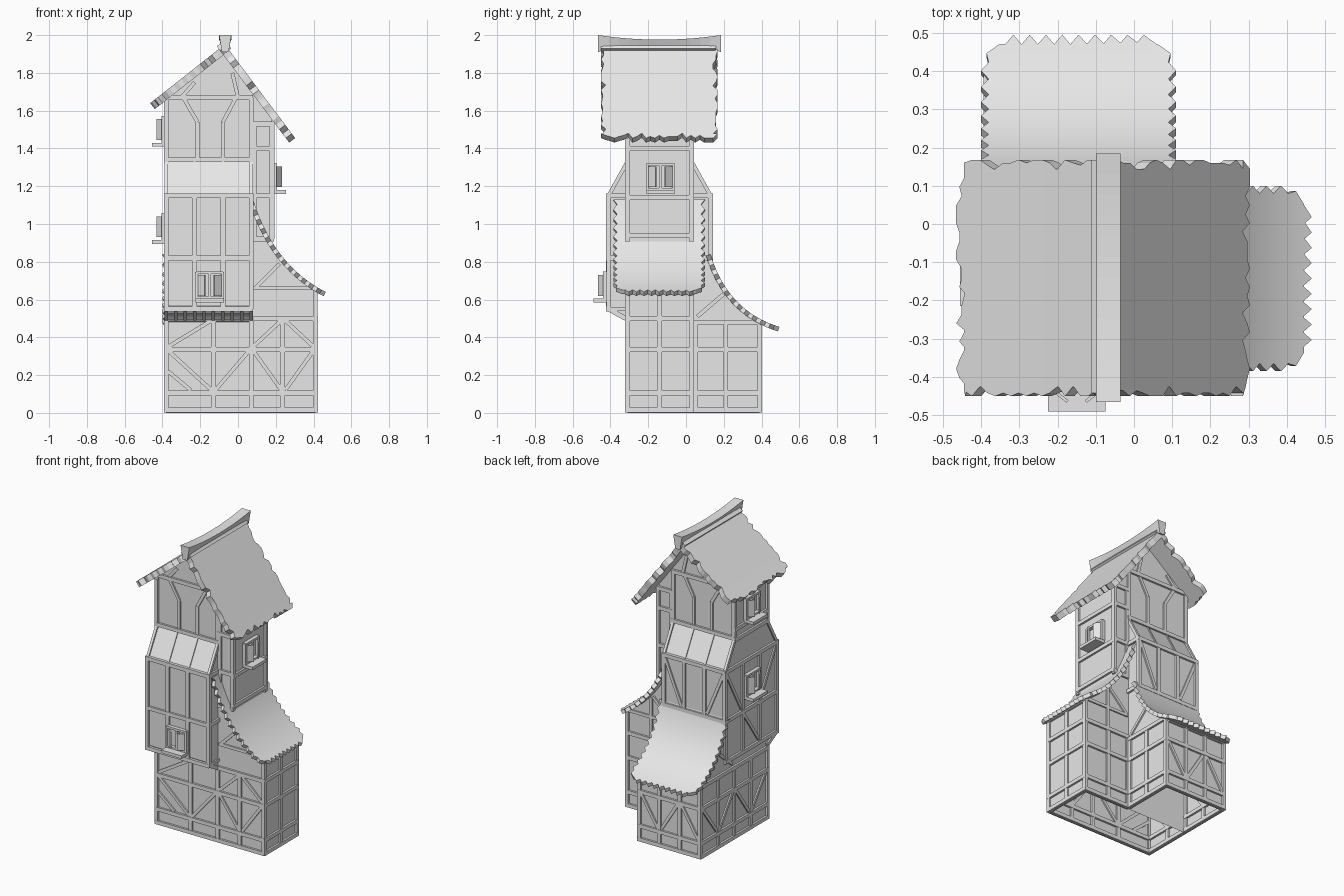
import bpy, bmesh, random
from mathutils import Vector

random.seed(4)
if "Cube" in bpy.data.objects:
    bpy.data.objects.remove(bpy.data.objects["Cube"])

grey = bpy.data.materials.new("plain_grey")
grey.use_nodes = True
grey.diffuse_color = (0.8, 0.8, 0.8, 1)
grey.node_tree.nodes["Principled BSDF"].inputs["Base Color"].default_value = (0.8, 0.8, 0.8, 1)


def finish(name, bm, recalc=True):
    if recalc:
        bmesh.ops.recalc_face_normals(bm, faces=bm.faces)
    mesh = bpy.data.meshes.new(name)
    bm.to_mesh(mesh)
    bm.free()
    mesh.materials.append(grey)
    obj = bpy.data.objects.new(name, mesh)
    bpy.context.collection.objects.link(obj)
    return obj


def place(axis, along, h, z):
    """Point at a position along the axis, with h across it."""
    return Vector((h, along, z)) if axis == "y" else Vector((along, h, z))


def prism(name, axis, lo, hi, profile):
    """Extruded wall block, left open underneath at the ground."""
    bm = bmesh.new()
    ends = [[bm.verts.new(place(axis, a, h, z)) for h, z in profile] for a in (lo, hi)]
    bm.faces.new(ends[0])
    bm.faces.new(ends[1])
    count = len(profile)
    for i in range(count):
        k = (i + 1) % count
        if profile[i][1] == 0 and profile[k][1] == 0:
            continue
        bm.faces.new((ends[0][i], ends[0][k], ends[1][k], ends[1][i]))
    return finish(name, bm)


def bar(bm, face, p, q, width=0.025, thick=0.022, side=None):
    """Timber from p to q in wall coordinates (across, up, outwards)."""
    axis, pos, sign = face
    p, q = Vector(p), Vector(q)
    run = (q - p).normalized()
    side = Vector(side) if side else run.cross(Vector((0, 0, 1)))
    side.normalize()
    out = run.cross(side).normalized()
    verts = []
    for end in (p, q):
        for a, b in ((-1, -1), (1, -1), (1, 1), (-1, 1)):
            u, v, d = end + side * a * width / 2 + out * b * thick / 2
            verts.append(bm.verts.new(place(axis, pos + sign * d, u, v)))
    for f in ((0, 1, 2, 3), (7, 6, 5, 4), (0, 1, 5, 4), (1, 2, 6, 5), (2, 3, 7, 6), (3, 0, 4, 7)):
        bm.faces.new([verts[i] for i in f])


def frame(name, face, posts, rails, braces=()):
    """Timber grid on one wall with optional braces."""
    bm = bmesh.new()
    for u in posts:
        bar(bm, face, (u, min(rails), 0), (u, max(rails), 0))
    for v in rails:
        bar(bm, face, (min(posts) - 0.01, v, 0), (max(posts) + 0.01, v, 0), thick=0.026)
    for a, b, c, d in braces:
        bar(bm, face, (a, b, 0), (c, d, 0), 0.02, 0.018)
    finish(name, bm)


def window(name, face, u, v):
    """Framed window with a sill and two shutters standing ajar."""
    bm = bmesh.new()
    for s in (-1, 1):
        bar(bm, face, (u + s * 0.07, v - 0.07, 0.008), (u + s * 0.07, v + 0.07, 0.008), 0.014, 0.024)
        bar(bm, face, (u - 0.07, v + s * 0.066, 0.008), (u + 0.07, v + s * 0.066, 0.008), 0.014, 0.024)
        bar(bm, face, (u + s * 0.066, v, 0.012), (u + s * 0.024, v, 0.044), 0.11, 0.008, (0, 1, 0))
    bar(bm, face, (u, v - 0.06, 0.008), (u, v + 0.06, 0.008), 0.014)
    bar(bm, face, (u - 0.075, v - 0.08, 0.035), (u + 0.075, v - 0.08, 0.035), 0.02, 0.07)
    finish(name, bm)


def curve(a, b, c, n):
    """Points on a sagging roof line."""
    a, b, c = Vector(a), Vector(b), Vector(c)
    steps = [i / n for i in range(n + 1)]
    return [a * (1 - t) ** 2 + b * 2 * t * (1 - t) + c * t * t for t in steps]


def roof(name, axis, lo, hi, path, cols, thick, ragged):
    """Shingled sheet with toothed sides and eave; ragged picks random notches."""
    def notch(i):
        if ragged:
            return random.choice((0, 0, 0.008, 0.014, 0.028))
        return 0.02 * (i % 2)
    bm = bmesh.new()
    last = len(path) - 1
    slope = (path[last] - path[last - 1]).normalized()
    grid = []
    for i, point in enumerate(path):
        # regular roofs have clipped eave corners
        clip = 0 if ragged else 0.014 * max(0, i - last + 3)
        row = []
        for j in range(cols + 1):
            along = lo + clip + (hi - lo - 2 * clip) * j / cols
            spot = point.copy()
            if j == 0:
                along += notch(i)
            if j == cols:
                along -= notch(i)
            if i == last:
                spot -= slope * (0.03 if j in (0, cols) else notch(j) * 1.3)
            row.append(bm.verts.new(place(axis, along, spot.x, spot.y)))
        grid.append(row)
    for i in range(last):
        for j in range(cols):
            bm.faces.new((grid[i][j], grid[i][j + 1], grid[i + 1][j + 1], grid[i + 1][j]))
    bm.normal_update()
    flip = [f for f in bm.faces if f.normal.z < 0]
    bmesh.ops.reverse_faces(bm, faces=flip)
    obj = finish(name, bm, False)
    solid = obj.modifiers.new("thickness", "SOLIDIFY")
    solid.thickness, solid.offset = thick, -1
    bpy.ops.object.select_all(action="DESELECT")
    obj.select_set(True)
    bpy.context.view_layer.objects.active = obj
    bpy.ops.object.modifier_apply(modifier=solid.name)
    bpy.ops.object.shade_smooth_by_angle(angle=0.3)


# Roof lines
side_line = curve((0.08, 1.13), (0.19, 0.78), (0.465, 0.64), 26)
rear_line = curve((0.13, 0.84), (0.22, 0.54), (0.495, 0.455), 22)
left_line = curve((-0.06, 1.96), (-0.26, 1.8), (-0.465, 1.64), 20)
right_line = curve((-0.08, 1.965), (0.11, 1.71), (0.303, 1.455), 22)


def under(line, limit):
    return [(p.x, p.y - 0.015) for p in line if p.x < limit]


# Wall blocks
side_top, rear_top = under(side_line, 0.41), under(rear_line, 0.39)
prism("front_wing_walls", "y", -0.31, 0.03,
      [(-0.38, 0), (0.41, 0), (0.41, side_top[-1][1])] + side_top[::-1] + [(-0.38, 1.1)])
prism("rear_wing_walls", "x", -0.38, 0.07,
      [(0.03, 0), (0.39, 0), (0.39, rear_top[-1][1])] + rear_top[::-1] + [(0.03, 0.82)])
prism("jettied_storey_walls", "x", -0.38, 0.07,
      [(-0.31, 0.48), (-0.34, 0.51), (-0.39, 0.53), (-0.41, 0.57), (-0.41, 1.15), (-0.31, 1.33),
       (0.03, 1.33), (0.13, 1.15), (0.13, 0.78), (0.03, 0.78)])
prism("gable_storey_walls", "y", -0.31, 0.03,
      [(-0.38, 1.3), (-0.38, 1.68), (-0.07, 1.92), (0.18, 1.58), (0.18, 0.86), (0.07, 0.86), (0.07, 1.3)])

# Roofs
roof("side_roof", "y", -0.385, 0.1, side_line, 20, 0.025, False)
roof("rear_roof", "x", -0.4, 0.11, rear_line, 20, 0.025, False)
roof("main_roof_left", "y", -0.45, 0.168, left_line, 26, 0.04, True)
roof("main_roof_right", "y", -0.45, 0.168, right_line, 26, 0.04, True)

# Sagging ridge cap
bm = bmesh.new()
rings = []
for i in range(13):
    t = i / 6 - 1
    top, low = 1.976 + 0.024 * t * t, 1.94 - 0.03 * t ** 6
    corners = ((-0.1, top), (-0.035, top), (-0.05, low), (-0.085, low))
    rings.append([bm.verts.new((x, -0.14 + 0.325 * t, z)) for x, z in corners])
for a, b in zip(rings, rings[1:]):
    for k in range(4):
        bm.faces.new((a[k], a[k - 1], b[k - 1], b[k]))
bm.faces.new(rings[0])
bm.faces.new(rings[-1])
finish("ridge_cap", bm)

# Ground storey timbers
rails = (0.015, 0.105, 0.335, 0.5)
frame("front_wing_timbers", ("y", -0.31, -1), (-0.38, -0.13, 0.07, 0.235, 0.41), rails,
      [(-0.37, 0.33, -0.14, 0.12), (-0.37, 0.22, -0.25, 0.12), (-0.12, 0.12, 0.06, 0.33),
       (0.08, 0.33, 0.23, 0.12), (0.25, 0.12, 0.4, 0.33), (-0.37, 0.35, -0.14, 0.49),
       (0.08, 0.35, 0.23, 0.49), (0.25, 0.49, 0.4, 0.35), (0.09, 0.66, 0.22, 0.79),
       (0.41, 0.5, 0.41, 0.64), (0.08, 0.66, 0.4, 0.66)])
frame("side_wing_timbers", ("x", 0.41, 1), (-0.31, -0.14, 0.03), rails + (0.64,))
frame("side_wing_rear_timbers", ("y", 0.03, 1), (0.08, 0.235, 0.41), rails,
      [(0.09, 0.66, 0.22, 0.79), (0.08, 0.65, 0.4, 0.65), (0.41, 0.5, 0.41, 0.64), (0.235, 0.5, 0.235, 0.78)])
frame("rear_wing_side_timbers", ("x", 0.07, 1), (0.05, 0.21, 0.39), rails[:3] + (0.48,), [(0.06, 0.51, 0.2, 0.63)])
frame("rear_wing_timbers", ("y", 0.39, 1), (-0.38, -0.23, -0.08, 0.07), rails[:3] + (0.47,),
      [(-0.37, 0.12, -0.24, 0.33), (-0.22, 0.33, -0.09, 0.12), (-0.07, 0.12, 0.06, 0.33)])
frame("left_ground_timbers", ("x", -0.38, -1), (-0.31, -0.13, 0.04, 0.21, 0.39), rails[:3] + (0.48,),
      [(-0.3, 0.33, -0.14, 0.12), (-0.12, 0.12, 0.03, 0.33), (0.05, 0.33, 0.2, 0.12),
       (0.22, 0.12, 0.38, 0.33), (0.06, 0.51, 0.2, 0.63)])

# Jettied storey timbers
mid = (0.55, 0.82, 1.15)
bays = (-0.38, -0.23, -0.08, 0.07)
frame("jetty_front_timbers", ("y", -0.41, -1), bays, mid)
frame("jetty_rear_timbers", ("y", 0.13, 1), bays, mid[1:],
      [(-0.37, 1.13, -0.25, 0.84), (-0.06, 0.84, 0.06, 1.13)])
slopes = [(-0.41, 1.15, -0.31, 1.33), (0.13, 1.15, 0.03, 1.33)]
frame("jetty_left_timbers", ("x", -0.38, -1), (-0.41, -0.23, -0.05, 0.13), mid,
      slopes + [(-0.4, 1.13, -0.24, 0.84), (0.12, 1.13, -0.04, 0.84), (-0.22, 0.57, -0.06, 0.8)])
frame("jetty_right_timbers", ("x", 0.07, 1), (-0.41, 0.13), mid[1:],
      slopes + [(-0.41, 0.55, -0.41, 0.82), (-0.41, 0.55, -0.31, 0.55)])

# Ribs on the sloped skirt and slats under the jetty
bm = bmesh.new()
for face in (("y", -0.41, -1), ("y", 0.13, 1)):
    for u in bays:
        bar(bm, face, (u, 1.15, 0), (u, 1.33, -0.1), 0.012, 0.012, (1, 0, 0))
for i in range(10):
    u = -0.38 + 0.05 * i
    bar(bm, ("y", -0.31, -1), (u, 0.5, 0.01), (u, 0.55, 0.1), 0.018, 0.025, (1, 0, 0))
finish("skirt_ribs_and_jetty_slats", bm)

# Gable storey timbers, front and rear
for name, face in (("front", ("y", -0.31, -1)), ("rear", ("y", 0.03, 1))):
    frame(name + "_gable_timbers", face, (-0.38, 0.07), (1.34, 1.67),
          [(-0.215, 1.34, -0.215, 1.54), (-0.215, 1.54, -0.29, 1.67), (-0.08, 1.34, -0.08, 1.54),
           (-0.08, 1.54, -0.01, 1.67), (-0.3, 1.67, -0.23, 1.75), (0.0, 1.67, -0.03, 1.8)])
    frame(name + "_bay_timbers", face, (0.085, 0.18), (0.92, 1.15, 1.4, 1.53))
frame("left_gable_timbers", ("x", -0.38, -1), (-0.31, 0.03), (1.33, 1.4, 1.64))
frame("right_bay_timbers", ("x", 0.18, 1), (-0.31, 0.03), (0.94, 1.14, 1.4, 1.53))

# Windows
window("front_window", ("y", -0.42, -1), -0.15, 0.675)
window("left_upper_window", ("x", -0.385, -1), -0.14, 1.5)
window("left_lower_window", ("x", -0.385, -1), -0.14, 0.985)
window("right_window", ("x", 0.185, 1), -0.135, 1.25)
